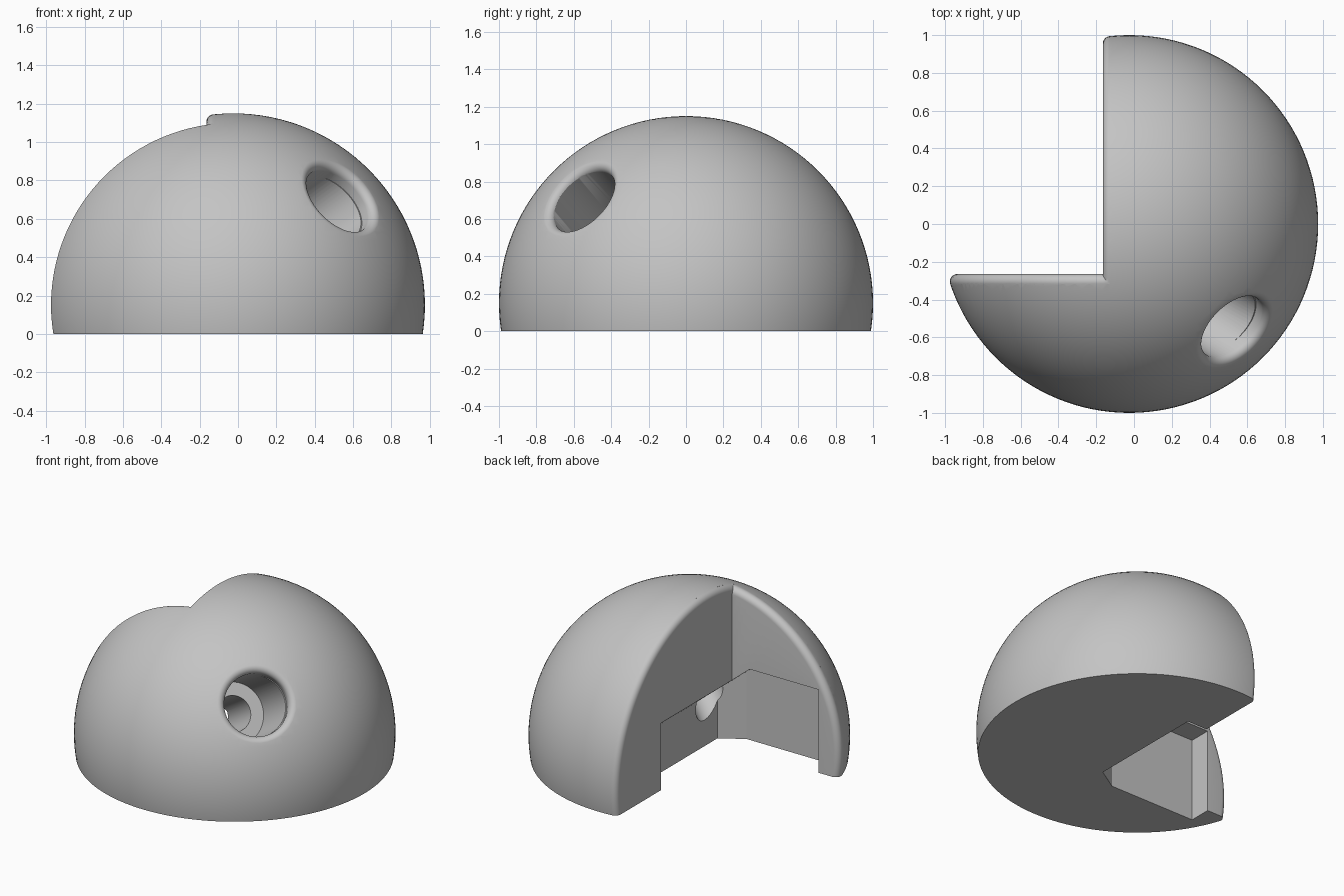
import bpy, bmesh, math
from mathutils import Vector, Matrix

if "Cube" in bpy.data.objects:
    bpy.data.objects.remove(bpy.data.objects["Cube"])

CENTRE = Vector((-0.025, 0, 0.15))   # dome sphere centre, radius 1
NOTCH_X, NOTCH_Y = -0.165, -0.265    # planes of the quarter notch
FILLET = 0.04

grey = bpy.data.materials.new("plain_grey")
grey.use_nodes = True
colour = (0.55, 0.55, 0.55, 1)
grey.diffuse_color = colour
grey.node_tree.nodes["Principled BSDF"].inputs["Base Color"].default_value = colour


def finish(bm, name):
    bmesh.ops.remove_doubles(bm, verts=bm.verts, dist=1e-5)
    bmesh.ops.recalc_face_normals(bm, faces=bm.faces)
    mesh = bpy.data.meshes.new(name)
    bm.to_mesh(mesh)
    bm.free()
    mesh.materials.append(grey)
    obj = bpy.data.objects.new(name, mesh)
    bpy.context.scene.collection.objects.link(obj)
    return obj


def revolve(name, profile, axis, origin, steps):
    """Turn a closed (height, radius) profile around an axis."""
    bm = bmesh.new()
    verts = [bm.verts.new((r, 0, h)) for h, r in profile]
    edges = [bm.edges.new(pair) for pair in zip(verts, verts[1:])]
    bmesh.ops.spin(bm, geom=verts + edges, cent=(0, 0, 0), axis=(0, 0, 1),
                   angle=2 * math.pi, steps=steps, use_merge=True)
    turn = Vector(axis).to_track_quat('Z', 'Y').to_matrix().to_4x4()
    bm.transform(Matrix.Translation(origin) @ turn)
    return finish(bm, name)


def arc(h, r, start, reach):
    """Rounded edge tangent to the dome, then straight out of it."""
    end = math.atan2(r, h)
    pts = []
    for i in range(9):
        a = start + (end - start) * i / 8
        pts.append((h + FILLET * math.cos(a), r + FILLET * math.sin(a)))
    return pts + [(reach * math.cos(end), reach * math.sin(end))]


def combine(target, tool, operation):
    mod = target.modifiers.new("combine", 'BOOLEAN')
    mod.operation, mod.solver, mod.object = operation, 'EXACT', tool
    deps = bpy.context.evaluated_depsgraph_get()
    mesh = bpy.data.meshes.new_from_object(target.evaluated_get(deps))
    target.modifiers.clear()
    target.data = mesh
    bpy.data.objects.remove(tool)


def slice_off(bm, point, normal):
    """Remove what lies on the normal's side and close the gap."""
    bmesh.ops.bisect_plane(bm, geom=bm.verts[:] + bm.edges[:] + bm.faces[:],
                           plane_co=point, plane_no=normal, clear_outer=True)
    rim = [e for e in bm.edges if e.is_boundary]
    bmesh.ops.holes_fill(bm, edges=rim, sides=0)


# Dome with a flat base
bm = bmesh.new()
bmesh.ops.create_uvsphere(bm, u_segments=128, v_segments=64, radius=1)
bm.transform(Matrix.Translation(CENTRE))
slice_off(bm, (0, 0, 0), (0, 0, -1))
dome = finish(bm, "dome")


# Quarter notch with rounded outer edges
def notch_half(name, h, axis):
    ring = math.sqrt((1 - FILLET) ** 2 - (h - FILLET) ** 2)
    profile = [(h, 0)] + arc(h - FILLET, ring, 0, 1.4) + [(1.4, 1.4), (1.4, 0)]
    return revolve(name, profile, axis, CENTRE, 128)


notch = notch_half("notch_cutter", CENTRE.x - NOTCH_X, (-1, 0, 0))
combine(notch, notch_half("notch_side", NOTCH_Y, (0, 1, 0)), 'INTERSECT')
combine(dome, notch, 'DIFFERENCE')

# Recess behind both notch walls, open below, with chamfered corner
low, high = Vector((-0.82, -0.415, -0.2)), Vector((-0.015, 0.505, 0.57))
bm = bmesh.new()
bmesh.ops.create_cube(bm, size=1)
for v in bm.verts:
    v.co = [low[i] if v.co[i] < 0 else high[i] for i in range(3)]
slice_off(bm, (-0.165, 0, 0.46), (0.64, 0, 0.77))
slice_off(bm, (-0.015, -0.319, 0), (0.53, -0.85, 0))
combine(dome, finish(bm, "recess_cutter"), 'DIFFERENCE')

# Round mouth of the hole
outward = Vector((1, -1, 1)).normalized()
mouth_r = 0.2
mouth_h = math.sqrt((1 - FILLET) ** 2 - (mouth_r + FILLET) ** 2)
profile = [(0.88, 0), (0.88, mouth_r)]
profile += arc(mouth_h, mouth_r + FILLET, -math.pi / 2, 1.2) + [(1.2, 0)]
combine(dome, revolve("mouth_cutter", profile, outward, CENTRE, 64), 'DIFFERENCE')

# Stepped bore running from the mouth into the recess
start = CENTRE + outward * 0.93
inward = Vector((-0.015, -0.22, 0.32)) - start
profile = [(0, 0), (0, mouth_r), (0.4, mouth_r), (0.4, 0.115), (0.9, 0.115), (0.9, 0)]
combine(dome, revolve("bore_cutter", profile, inward, start, 64), 'DIFFERENCE')

# Smooth shading with sharp edges kept
for obj in bpy.context.selected_objects:
    obj.select_set(False)
dome.select_set(True)
bpy.context.view_layer.objects.active = dome
bpy.ops.object.shade_smooth_by_angle(angle=math.radians(30))
